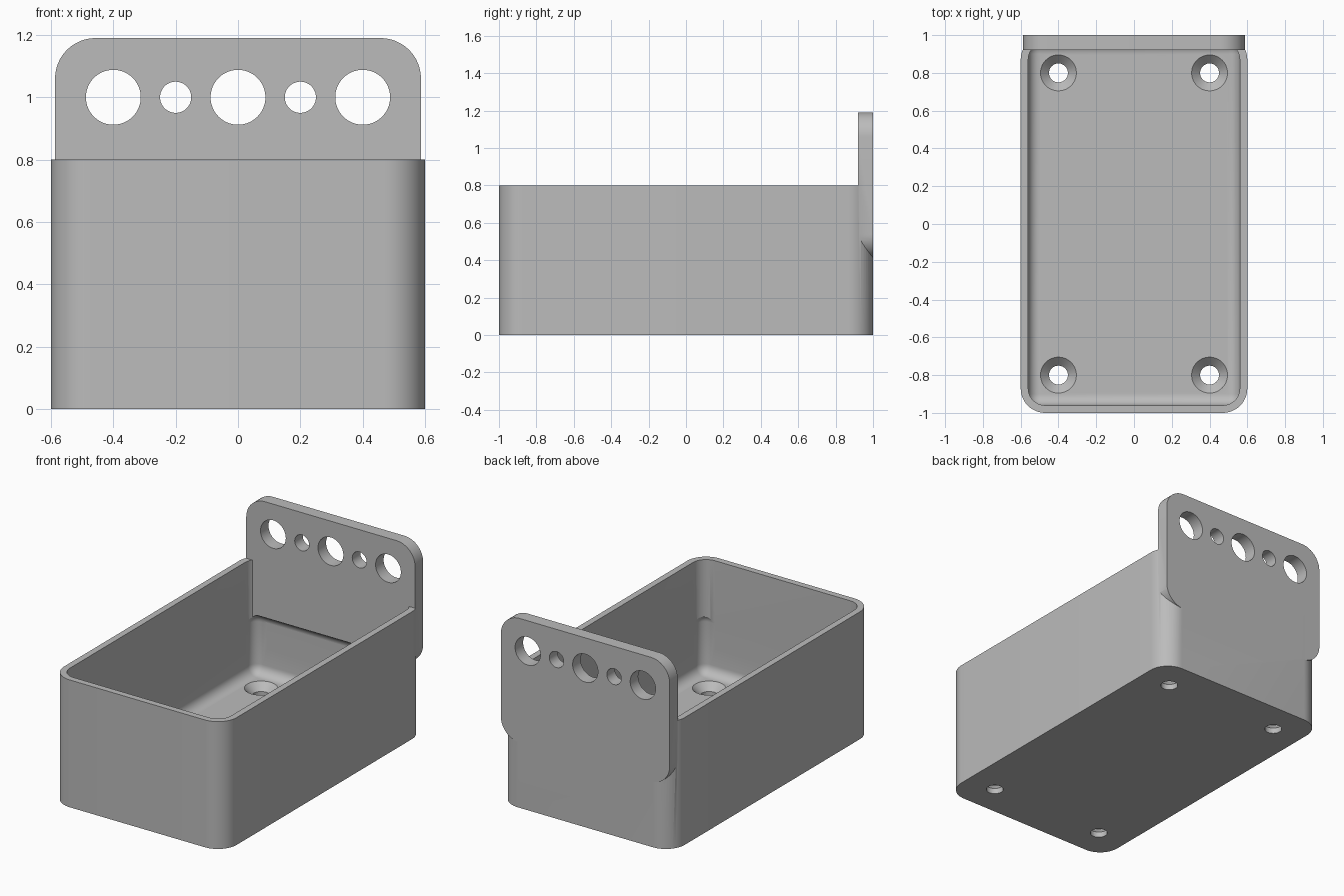
import bpy, bmesh
from mathutils import Matrix

if "Cube" in bpy.data.objects:
    bpy.data.objects.remove(bpy.data.objects["Cube"], do_unlink=True)

grey = bpy.data.materials.new("plain grey")
grey.use_nodes = True
GREY = (0.5, 0.5, 0.5, 1)
grey.diffuse_color = GREY
grey.node_tree.nodes["Principled BSDF"].inputs["Base Color"].default_value = GREY


def make_object(name, bm):
    bmesh.ops.recalc_face_normals(bm, faces=bm.faces)
    mesh = bpy.data.meshes.new(name)
    bm.to_mesh(mesh)
    bm.free()
    mesh.materials.append(grey)
    obj = bpy.data.objects.new(name, mesh)
    bpy.context.collection.objects.link(obj)
    return obj


def rounded_block(name, low, high, radius, axis=None, segments=12):
    """Block rounded on the edges along one axis, or on every edge."""
    bm = bmesh.new()
    bmesh.ops.create_cube(bm, size=1)
    for v in bm.verts:
        v.co = [(a + b) / 2 + c * (b - a) for a, b, c in zip(low, high, v.co)]
    edges = [e for e in bm.edges if axis is None
             or abs(e.verts[0].co[axis] - e.verts[1].co[axis]) > 1e-4]
    bmesh.ops.bevel(bm, geom=edges, offset=radius, segments=segments,
                    profile=0.5, affect='EDGES')
    return make_object(name, bm)


def round_cutter(name, centre, r1, r2, depth, axis='Z'):
    bm = bmesh.new()
    turn = Matrix.Rotation(1.5707963, 4, 'X') if axis == 'Y' else Matrix()
    bmesh.ops.create_cone(bm, cap_ends=True, segments=64, radius1=r1, radius2=r2,
                          depth=depth, matrix=Matrix.Translation(centre) @ turn)
    return make_object(name, bm)


def combine(target, other, operation):
    mod = target.modifiers.new(operation.title(), 'BOOLEAN')
    mod.operation = operation
    mod.solver = 'EXACT'
    mod.object = other
    bpy.context.view_layer.objects.active = target
    bpy.ops.object.modifier_apply(modifier=mod.name)
    bpy.data.objects.remove(other, do_unlink=True)


# Open box with a straight-walled cavity
box = rounded_block("mounting_box", (-0.6, -1, 0), (0.6, 1, 0.8), 0.13, axis=2)
combine(box, rounded_block("cavity", (-0.56, -0.96, 0.25), (0.56, 0.96, 1.0),
                           0.09, axis=2), 'DIFFERENCE')

# Hanging plate fused into the back wall
combine(box, rounded_block("back_plate", (-0.587, 0.92, 0.41), (0.587, 1, 1.19),
                           0.13, axis=1), 'UNION')

# Lower cavity with filleted floor, undercutting the plate
combine(box, rounded_block("lower_cavity", (-0.56, -0.96, 0.08), (0.56, 0.96, 0.465),
                           0.06, segments=8), 'DIFFERENCE')

# Row of large and small holes through the plate
for i in range(-2, 3):
    r = 0.05 if i % 2 else 0.088
    combine(box, round_cutter("plate_hole", (i * 0.2, 0.96, 1.0), r, r, 0.3, 'Y'),
            'DIFFERENCE')

# Countersunk screw holes in the floor
for x in (-0.4, 0.4):
    for y in (-0.8, 0.8):
        combine(box, round_cutter("screw_hole", (x, y, 0.05), 0.05, 0.05, 0.2),
                'DIFFERENCE')
        combine(box, round_cutter("countersink", (x, y, 0.06), 0.045, 0.105, 0.06),
                'DIFFERENCE')

# Smooth rounded corners, crisp edges
bpy.ops.object.select_all(action='DESELECT')
box.select_set(True)
bpy.context.view_layer.objects.active = box
bpy.ops.object.shade_smooth_by_angle(angle=0.5)
